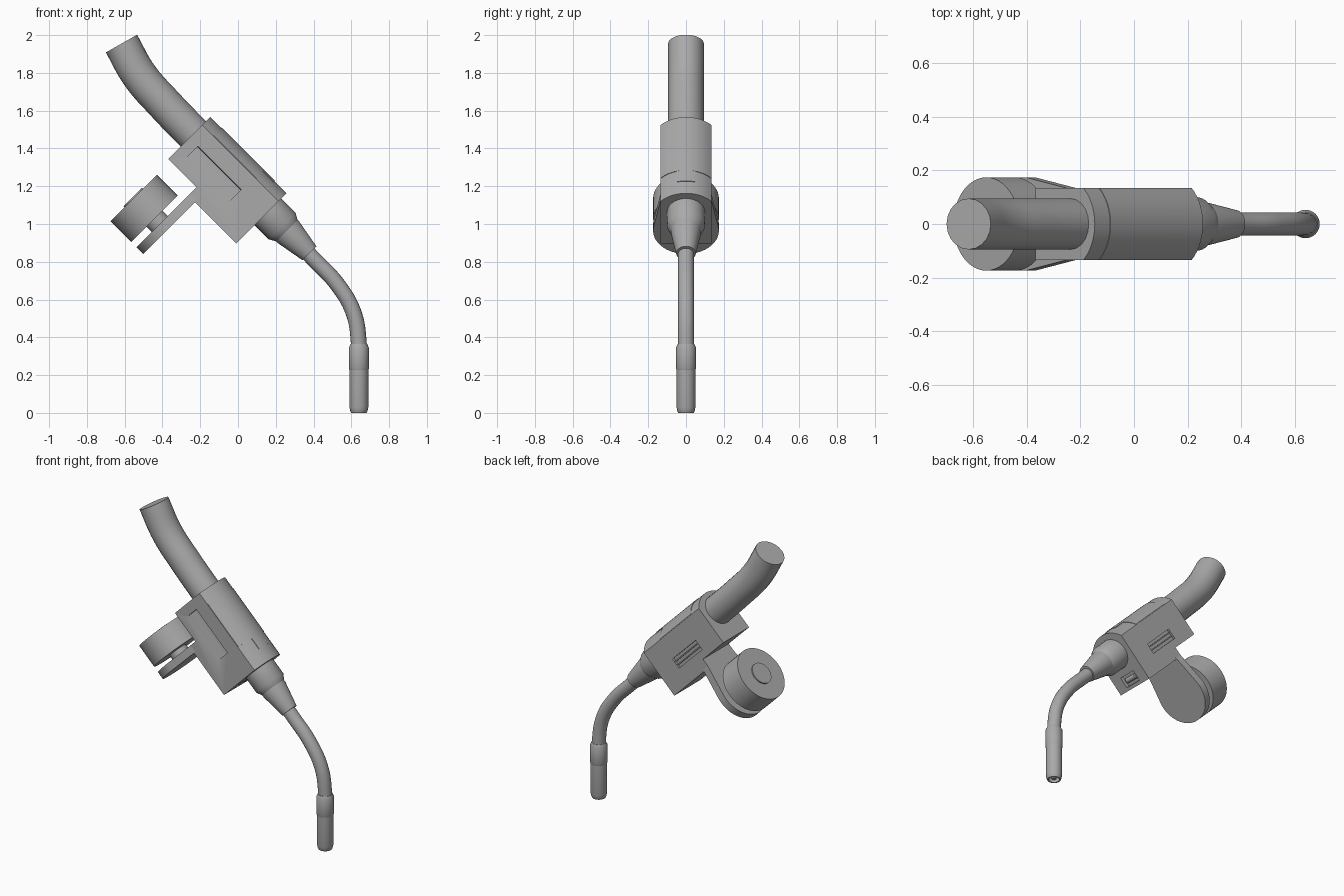
import bpy, bmesh
from math import pi, sin, cos, sqrt
from mathutils import Matrix, Vector

if "Cube" in bpy.data.objects:
    bpy.data.objects.remove(bpy.data.objects["Cube"])

grey = bpy.data.materials.new("plain grey")
grey.use_nodes = True
grey.diffuse_color = (0.4, 0.4, 0.4, 1)
grey.node_tree.nodes["Principled BSDF"].inputs["Base Color"].default_value = (0.4, 0.4, 0.4, 1)

# Handle parts are built along local x and then tilted nose-down
TILT = Matrix.Rotation(pi / 4, 4, 'Y')
AXIS = 0.865       # local height of the handle axis
HALF = 0.135       # half width of the handle


def finish(name, bm, matrix, angle=0.6):
    bmesh.ops.recalc_face_normals(bm, faces=bm.faces)
    mesh = bpy.data.meshes.new(name)
    bm.to_mesh(mesh)
    bm.free()
    obj = bpy.data.objects.new(name, mesh)
    bpy.context.collection.objects.link(obj)
    obj.matrix_world = matrix
    mesh.materials.append(grey)
    smooth(obj, angle)
    return obj


def smooth(obj, angle=0.6):
    bpy.ops.object.select_all(action='DESELECT')
    obj.select_set(True)
    bpy.context.view_layer.objects.active = obj
    bpy.ops.object.shade_smooth_by_angle(angle=angle)


def prism(name, section, start, end):
    """Extrude a (y, z) section along local x."""
    bm = bmesh.new()
    face = bm.faces.new([bm.verts.new((start, y, z)) for y, z in section])
    out = bmesh.ops.extrude_face_region(bm, geom=[face])
    moved = [g for g in out["geom"] if isinstance(g, bmesh.types.BMVert)]
    bmesh.ops.translate(bm, verts=moved, vec=(end - start, 0, 0))
    return finish(name, bm, TILT)


def rect(y0, y1, z0, z1):
    return [(y0, z0), (y1, z0), (y1, z1), (y0, z1)]


def lathe(name, profile, matrix, sides=40):
    """Turn (distance, radius) points around local x."""
    bm = bmesh.new()
    rings = []
    for d, r in profile:
        rings.append([bm.verts.new((d, r * cos(2 * pi * i / sides), r * sin(2 * pi * i / sides)))
                      for i in range(sides)])
    for a, b in zip(rings, rings[1:]):
        for i in range(sides):
            j = (i + 1) % sides
            bm.faces.new((a[i], a[j], b[j], b[i]))
    bm.faces.new(rings[0])
    bm.faces.new(rings[-1])
    return finish(name, bm, matrix)


def tube(name, points, radius):
    curve = bpy.data.curves.new(name, 'CURVE')
    curve.dimensions = '3D'
    curve.bevel_depth = radius
    curve.bevel_resolution = 8
    curve.resolution_u = 10
    curve.use_fill_caps = True
    spline = curve.splines.new('BEZIER')
    spline.bezier_points.add(len(points) - 1)
    for p, (x, z) in zip(spline.bezier_points, points):
        p.co = (x, 0, z)
        p.handle_left_type = p.handle_right_type = 'AUTO'
    obj = bpy.data.objects.new(name, curve)
    bpy.context.collection.objects.link(obj)
    bpy.ops.object.select_all(action='DESELECT')
    obj.select_set(True)
    bpy.context.view_layer.objects.active = obj
    bpy.ops.object.convert(target='MESH')
    obj = bpy.context.object
    obj.data.materials.clear()
    obj.data.materials.append(grey)
    smooth(obj)


def cut(target, cutter):
    mod = target.modifiers.new("cut", 'BOOLEAN')
    mod.operation = 'DIFFERENCE'
    mod.solver = 'EXACT'
    mod.object = cutter
    bpy.ops.object.select_all(action='DESELECT')
    target.select_set(True)
    bpy.context.view_layer.objects.active = target
    # sharp-edge modifiers stay after the cut
    bpy.ops.object.modifier_move_to_index(modifier="cut", index=0)
    bpy.ops.object.modifier_apply(modifier="cut")
    bpy.data.objects.remove(cutter)


def arc(half, lift=0.0, steps=14):
    """Shallow domed top of the handle as (y, z) points."""
    dome = 0.182
    ys = [half * (1 - 2 * i / steps) for i in range(steps + 1)]
    return [(y, 1.004 - dome + lift + sqrt(dome * dome - y * y)) for y in ys]


# Handle body: domed top, flat sides, stepped underside
body = prism("handle_body", [(-HALF, 0.628), (HALF, 0.628)] + arc(HALF), -1.211, -0.64)
cut(body, prism("step_cutter", rect(-0.3, 0.3, 0.5, 0.69), -1.3, -1.0))
# Sloped finger recess on the front side
cut(body, prism("recess_cutter",
                [(-0.15, 0.745), (-0.15, 0.85), (-0.11, 0.845), (-0.11, 0.8), (-0.136, 0.75)],
                -1.147, -0.825))
# Three vent grooves on the back side
for i in range(3):
    z = 0.748 + 0.025 * i
    cut(body, prism("vent_cutter", rect(0.12, 0.15, z - 0.009, z + 0.009), -1.04, -0.8))
# Small pocket with a plug below the collar
cut(body, prism("pocket_cutter", rect(-0.06, 0.06, 0.65, 0.72), -0.665, -0.6))
lathe("pocket_plug", [(-0.045, 0.012), (-0.04, 0.017), (0.04, 0.017), (0.045, 0.012)],
      TILT @ Matrix.Translation((-0.657, 0, 0.685)) @ Matrix.Rotation(pi / 2, 4, 'Z'), 16)
smooth(body)

# Thin top cover with a locking tab
for name, half, start, end in (("top_cover", HALF - 0.001, -1.13, -0.81),
                               ("cover_tab", 0.05, -0.812, -0.73)):
    prism(name, arc(half, 0.003) + arc(half, -0.004)[::-1], start, end)

# Collar and tapered strain relief at the nose
nose = TILT @ Matrix.Translation((0, 0, AXIS))
lathe("nose_collar", [(-0.66, 0.1), (-0.535, 0.1), (-0.495, 0.078)], nose)
lathe("nose_cone", [(-0.51, 0.08), (-0.485, 0.08), (-0.33, 0.052)], nose)

# Cable and bent neck
tube("cable", [(-0.617, 1.955), (-0.521, 1.786), (-0.389, 1.635), (-0.21, 1.45)], 0.095)
tube("neck", [(0.34, 0.877), (0.40, 0.815), (0.53, 0.675), (0.612, 0.53), (0.64, 0.362), (0.64, 0.26)], 0.042)

# Gas nozzle, hollow at the mouth, with a contact tip inside
down = Matrix.Translation((0.64, 0, 0)) @ Matrix.Rotation(-pi / 2, 4, 'Y')
lathe("nozzle_sleeve", [(0.365, 0.044), (0.345, 0.053), (0.235, 0.053), (0.225, 0.049)], down)
lathe("nozzle", [(0.24, 0.05), (0.03, 0.05), (0.008, 0.045), (0, 0.041), (0, 0.033), (0.06, 0.033)], down)
lathe("contact_tip", [(0.07, 0.016), (0.015, 0.016), (0.006, 0.012), (0.006, 0.006), (0.03, 0.006)], down, 20)

# Teardrop arm: straight at the handle, round at the knob
KNOB, RADIUS = 0.414, 0.174
lean = 0.12
curve_pts = [(RADIUS * cos(a), KNOB + RADIUS * sin(a))
             for a in [lean - (pi + 2 * lean) * i / 32 for i in range(33)]]
prism("knob_arm", [(HALF, 0.64)] + curve_pts + [(-HALF, 0.64)], -1.0, -0.95)

# Round knob on its spindle, with a raised cap
hub = TILT @ Matrix.Translation((0, 0, KNOB))
lathe("knob", [(-1.194, RADIUS), (-1.04, RADIUS)], hub, 48)
lathe("knob_spindle", [(-1.05, 0.06), (-0.99, 0.06)], hub)
lathe("knob_cap", [(-1.202, 0.07), (-1.18, 0.07)], hub)
